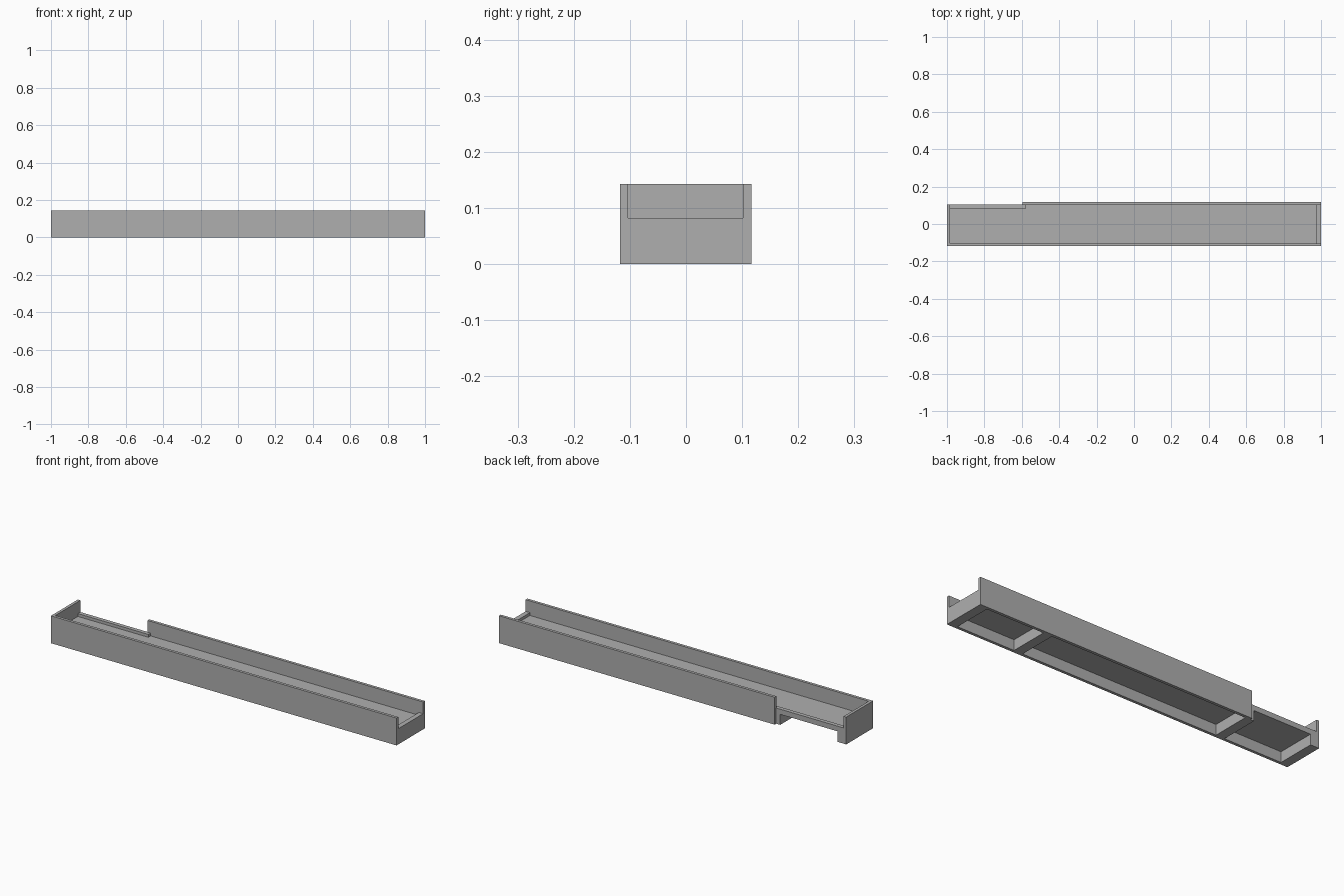
import bpy
import bmesh

cube = bpy.data.objects.get("Cube")
if cube:
    bpy.data.objects.remove(cube, do_unlink=True)

# Main measurements
FRONT, BACK, STEP_BACK = -0.118, 0.117, 0.104
WALL = 0.015
HEIGHT = 0.143
FLOOR_TOP, FLOOR_UNDER, LIP_TOP = 0.067, 0.055, 0.082
STEP_X, LIP_X, LIP_Y = -0.595, -0.577, 0.083
IN_FRONT, IN_BACK = FRONT + WALL, BACK - WALL
END_IN, RIB_OUT, RIB_IN = 0.95, 0.618, 0.568

grey = bpy.data.materials.new("mid grey")
grey.use_nodes = True
colour = (0.43, 0.43, 0.43, 1)
grey.diffuse_color = colour
grey.node_tree.nodes["Principled BSDF"].inputs["Base Color"].default_value = colour


def prism(name, outline, z0, z1):
    """Extrude a plan outline between two heights."""
    bm = bmesh.new()
    face = bm.faces.new([bm.verts.new((x, y, z0)) for x, y in outline])
    grown = bmesh.ops.extrude_face_region(bm, geom=[face])
    verts = [v for v in grown["geom"] if isinstance(v, bmesh.types.BMVert)]
    bmesh.ops.translate(bm, vec=(0, 0, z1 - z0), verts=verts)
    bmesh.ops.recalc_face_normals(bm, faces=bm.faces)
    mesh = bpy.data.meshes.new(name)
    bm.to_mesh(mesh)
    bm.free()
    mesh.materials.append(grey)
    obj = bpy.data.objects.new(name, mesh)
    bpy.context.collection.objects.link(obj)
    return obj


def rect(x0, x1, y0, y1):
    return [(x0, y0), (x1, y0), (x1, y1), (x0, y1)]


def cut(target, outline, z0, z1):
    """Remove a prism from the target."""
    cutter = prism("cutter", outline, z0, z1)
    cutter.hide_render = True
    mod = target.modifiers.new("cut", 'BOOLEAN')
    mod.operation = 'DIFFERENCE'
    mod.solver = 'EXACT'
    mod.object = cutter
    bpy.context.view_layer.objects.active = target
    bpy.ops.object.modifier_apply(modifier=mod.name)
    bpy.data.objects.remove(cutter, do_unlink=True)


# Tray body, with the narrower stretch at the back
tray = prism("tray", [(-1, FRONT), (1, FRONT), (1, BACK), (STEP_X, BACK),
                      (STEP_X, STEP_BACK), (-1, STEP_BACK)], 0, HEIGHT)

# Trough, leaving the raised lips
cut(tray, [(-1 + WALL, IN_FRONT), (0.975, IN_FRONT), (0.975, IN_BACK),
           (LIP_X, IN_BACK), (LIP_X, LIP_Y), (-1 + WALL, LIP_Y)], FLOOR_TOP, 0.3)

# Open end above its lip
cut(tray, rect(0.96, 1.1, IN_FRONT, IN_BACK), LIP_TOP, 0.3)

# Open back above its lip
cut(tray, [(-1 + WALL, 0.07), (LIP_X + 0.01, 0.07), (LIP_X + 0.01, IN_BACK),
           (STEP_X, IN_BACK), (STEP_X, 0.2), (-1 + WALL, 0.2)], LIP_TOP, 0.3)

# Underside pockets between the ribs, the last one open at the back
for x0, x1, y1 in ((RIB_OUT, END_IN, IN_BACK),
                   (-RIB_IN, RIB_IN, IN_BACK),
                   (-END_IN, -RIB_OUT, 0.2)):
    cut(tray, rect(x0, x1, IN_FRONT, y1), -0.1, FLOOR_UNDER)
